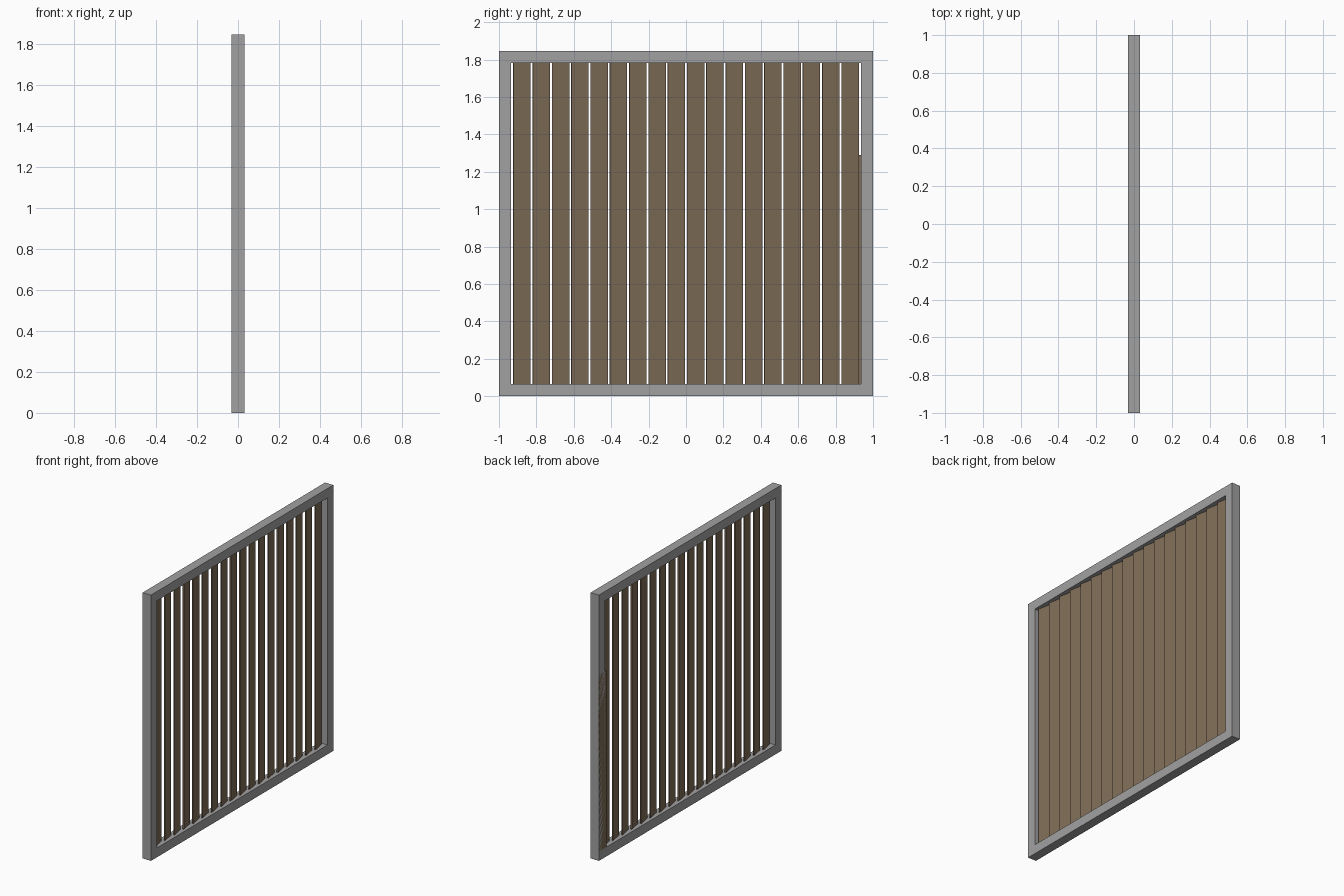
import bpy, math

if "Cube" in bpy.data.objects:
    bpy.data.objects.remove(bpy.data.objects["Cube"])

H = 1.845     # panel height
D = 0.064     # frame depth
B = 0.065     # frame bar width


def paint(name, rgb):
    m = bpy.data.materials.new(name)
    m.diffuse_color = (*rgb, 1)
    m.use_nodes = True
    m.node_tree.nodes["Principled BSDF"].inputs["Base Color"].default_value = m.diffuse_color
    return m


wood = paint("brown_wood", (0.209, 0.148, 0.094))
metal = paint("grey_frame", (0.355, 0.355, 0.355))


def box(name, lo, hi, mat, turn=0):
    bpy.ops.mesh.primitive_cube_add(
        size=1, location=[(a + b) / 2 for a, b in zip(lo, hi)],
        rotation=(0, 0, turn))
    ob = bpy.context.object
    ob.name = name
    ob.scale = [b - a for a, b in zip(lo, hi)]
    bpy.ops.object.transform_apply(location=False, rotation=False, scale=True)
    ob.data.materials.append(mat)
    return ob


# Outer frame
x = D / 2
box("frame_bottom", (-x, -1, 0), (x, 1, B), metal)
box("frame_top", (-x, -1, H - B), (x, 1, H), metal)
box("frame_left_post", (-x, -1, B), (x, -1 + B, H - B), metal)
box("frame_right_post", (-x, 1 - B, B), (x, 1, H - B), metal)

# Angled vertical slats
count, first, width, thick = 18, -0.877, 0.0935, 0.008
pitch = -2 * first / (count - 1)
for i in range(count):
    y = first + i * pitch
    box(f"slat_{i + 1}", (-thick / 2, y - width / 2, B),
        (thick / 2, y + width / 2, H - B), wood, math.radians(11))

# Short flat board set flush into the back edge of one post
box("edge_board", (-x, 0.915, B), (-x + 0.014, 1, 1.29), wood)
